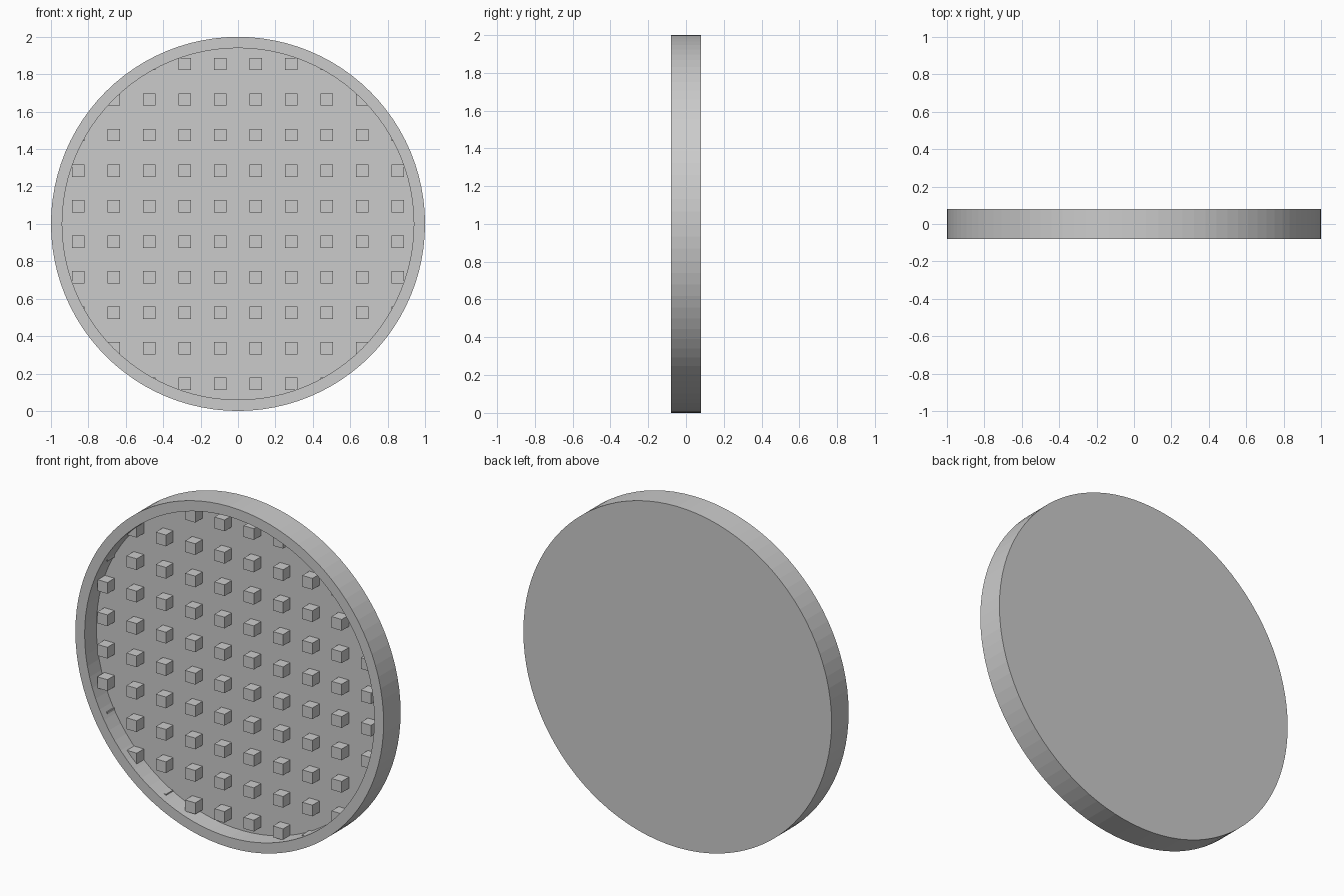
import bpy, bmesh, math

if "Cube" in bpy.data.objects:
    bpy.data.objects.remove(bpy.data.objects["Cube"])

R, R_IN = 1.0, 0.94
FRONT, BACK, FLOOR = -0.079, 0.079, 0.03
SEGS = 96
PITCH, STUD = 0.19, 0.066


def finish(bm, name):
    bmesh.ops.recalc_face_normals(bm, faces=bm.faces)
    me = bpy.data.meshes.new(name)
    bm.to_mesh(me)
    bm.free()
    ob = bpy.data.objects.new(name, me)
    bpy.context.collection.objects.link(ob)
    return ob


def ring(bm, r, y):
    return [bm.verts.new((r * math.cos(2 * math.pi * i / SEGS), y,
                          1 + r * math.sin(2 * math.pi * i / SEGS))) for i in range(SEGS)]


def turned(name, profile):
    """Solid disc from (radius, y) rings, capped at both ends."""
    bm = bmesh.new()
    rings = [ring(bm, r, y) for r, y in profile]
    for a, b in zip(rings, rings[1:]):
        for i in range(SEGS):
            j = (i + 1) % SEGS
            bm.faces.new((a[i], a[j], b[j], b[i]))
    bm.faces.new(rings[0])
    bm.faces.new(rings[-1])
    return finish(bm, name)


# Round tray with raised rim, open to the front
turned("round_tray", [(R, BACK), (R, FRONT), (R_IN, FRONT), (R_IN, FLOOR)])

# Grid of square studs on the tray floor
bm = bmesh.new()
h = STUD / 2
for i in range(-5, 5):
    for j in range(-5, 5):
        x, z = (i + 0.5) * PITCH, (j + 0.5) * PITCH
        if math.hypot(abs(x) - h, abs(z) - h) < R_IN:
            cube = bmesh.ops.create_cube(bm, size=1)["verts"]
            bmesh.ops.scale(bm, vec=(STUD, STUD + 0.01, STUD), verts=cube)
            bmesh.ops.translate(bm, vec=(x, FLOOR - h + 0.005, 1 + z), verts=cube)
studs = finish(bm, "floor_studs")

# Trim the outer studs so they end inside the rim wall
cutter = turned("stud_trimmer", [(R_IN + 0.005, 0.3), (R_IN + 0.005, -0.3)])
cutter.hide_render = True
cutter.hide_viewport = False
mod = studs.modifiers.new("trim", 'BOOLEAN')
mod.operation = 'INTERSECT'
mod.solver = 'EXACT'
mod.object = cutter
bpy.context.view_layer.objects.active = studs
studs.select_set(True)
bpy.ops.object.modifier_apply(modifier=mod.name)
bpy.data.objects.remove(cutter)
